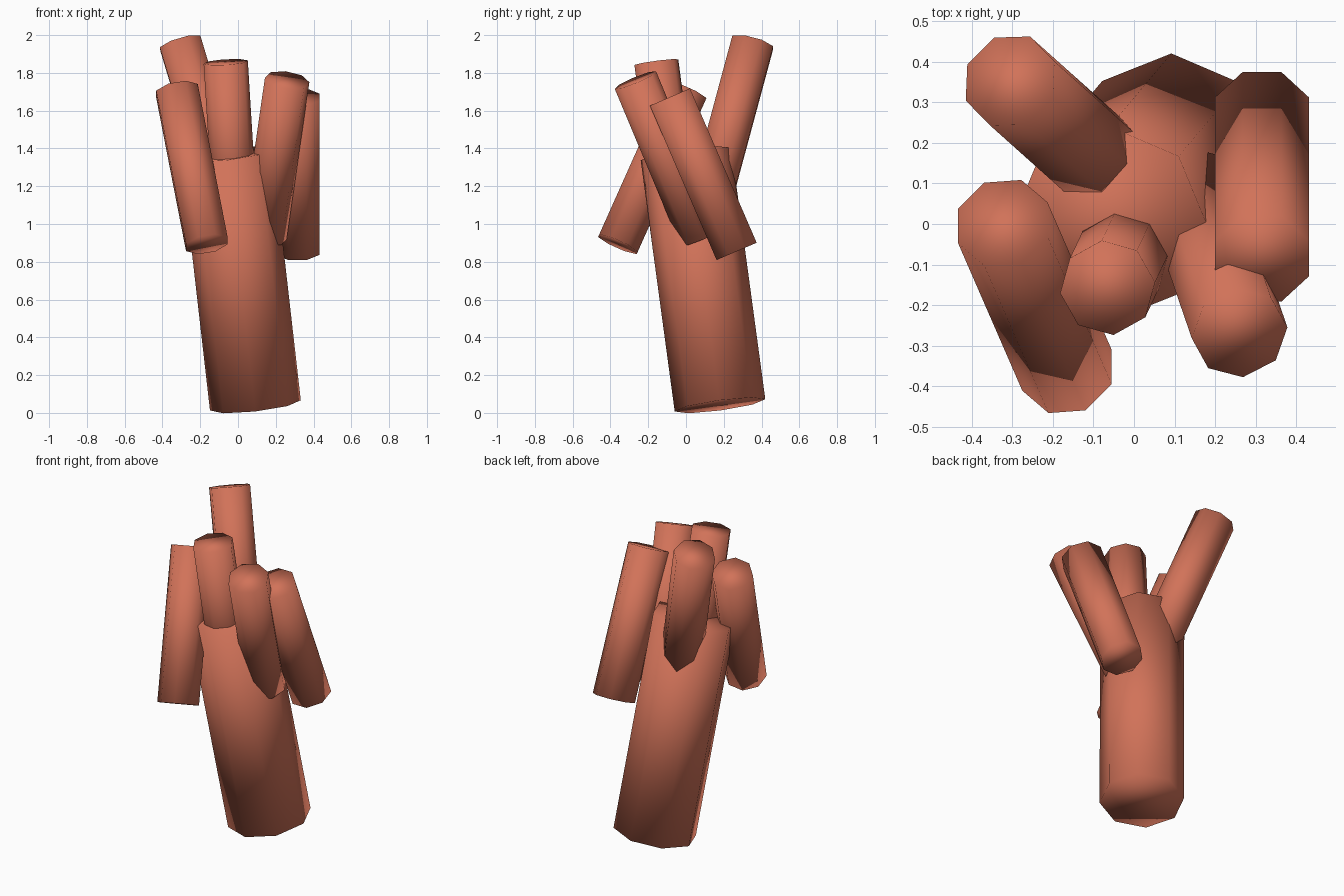
import bpy, bmesh, math
from mathutils import Vector, Matrix

if "Cube" in bpy.data.objects:
    bpy.data.objects.remove(bpy.data.objects["Cube"])

clay = bpy.data.materials.new("terracotta")
clay.diffuse_color = (0.64, 0.17, 0.10, 1)
clay.use_nodes = True
clay.node_tree.nodes["Principled BSDF"].inputs["Base Color"].default_value = clay.diffuse_color


def rod(name, bottom, top, radius, twist):
    """Smooth eight-sided cylinder between two points."""
    a, b = Vector(bottom), Vector(top)
    axis = (b - a).normalized()
    u = Vector((1, 0, 0))
    u = (u - axis * u.dot(axis)).normalized()
    v = axis.cross(u)
    frame = Matrix((u, v, axis)).transposed().to_4x4()
    matrix = (Matrix.Translation((a + b) / 2) @ frame
              @ Matrix.Rotation(math.radians(twist), 4, 'Z'))
    bm = bmesh.new()
    bmesh.ops.create_cone(bm, cap_ends=True, segments=8, radius1=radius,
                          radius2=radius, depth=(b - a).length, matrix=matrix)
    for f in bm.faces:
        f.smooth = True
    mesh = bpy.data.meshes.new(name)
    bm.to_mesh(mesh)
    bm.free()
    mesh.materials.append(clay)
    obj = bpy.data.objects.new(name, mesh)
    bpy.context.collection.objects.link(obj)
    return obj


# Thick leaning stem
rod("stem", (0.092, 0.18, 0.04), (-0.06, 0.0, 1.37), 0.242, 0)

# Five thinner branches: bottom centre, top centre, radius, twist
branches = {
    "centre_branch": ((-0.01, -0.04, 0.97), (-0.065, -0.157, 1.857), 0.118, 7),
    "front_left_branch": ((-0.165, -0.36, 0.893), (-0.323, 0.003, 1.705), 0.121, 22.5),
    "back_left_branch": ((-0.05, 0.124, 1.11), (-0.305, 0.352, 1.956), 0.121, 20),
    "front_right_branch": ((0.14, 0.08, 0.93), (0.26, -0.268, 1.762), 0.119, 4),
    "back_right_branch": ((0.315, 0.268, 0.855), (0.315, -0.085, 1.672), 0.125, 22.5),
}
for name, spec in branches.items():
    rod(name, *spec)
